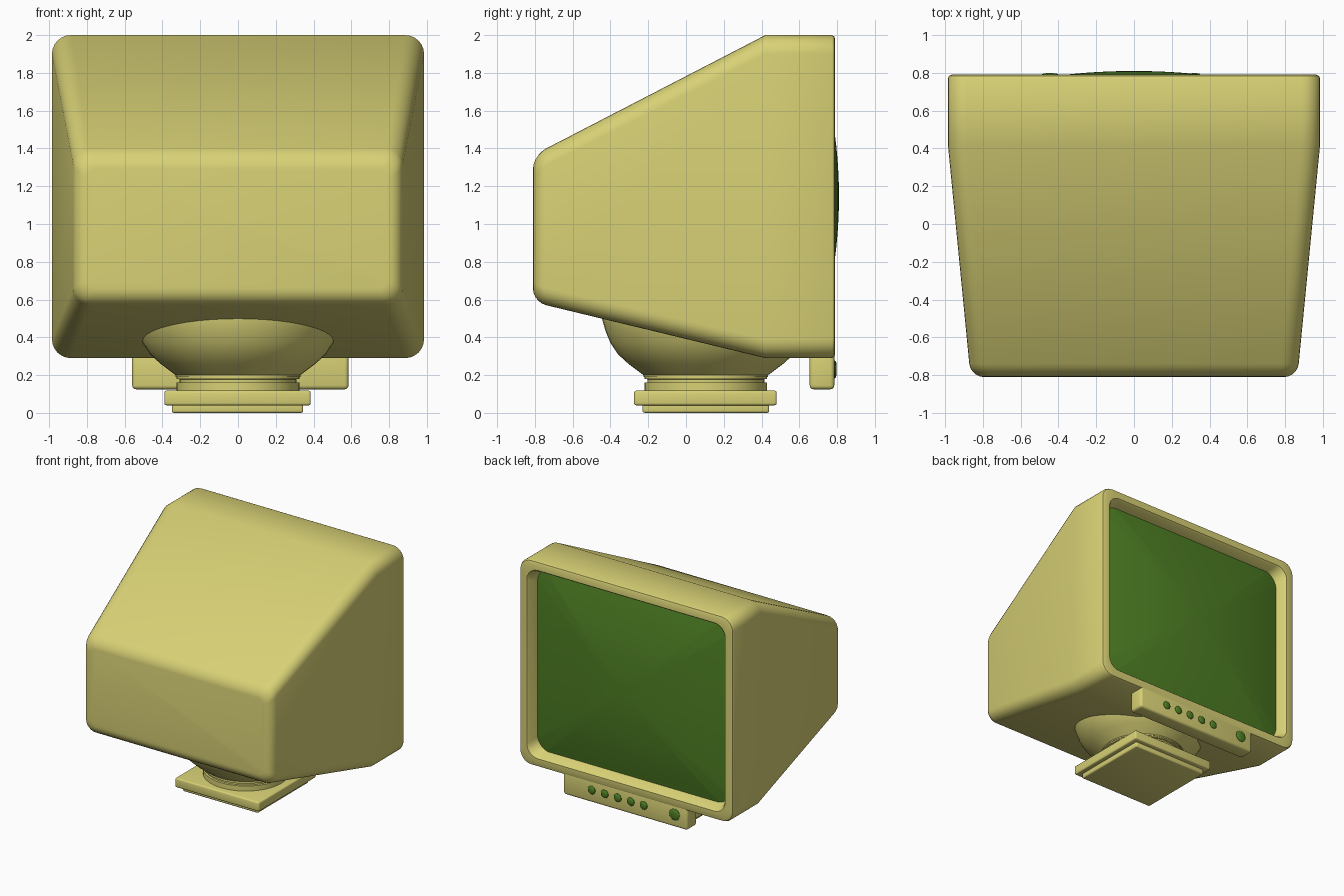
import bpy, bmesh
from math import sin, cos, pi, radians

cube = bpy.data.objects.get("Cube")
if cube:
    bpy.data.objects.remove(cube, do_unlink=True)


def material(name, rgb):
    m = bpy.data.materials.new(name)
    m.use_nodes = True
    m.diffuse_color = (*rgb, 1)
    m.node_tree.nodes["Principled BSDF"].inputs["Base Color"].default_value = (*rgb, 1)
    return m


CASE = material("yellowed plastic", (0.69, 0.64, 0.18))
GREEN = material("screen green", (0.075, 0.21, 0.017))


def finish(name, bm, mat, angle=40):
    bmesh.ops.recalc_face_normals(bm, faces=bm.faces)
    mesh = bpy.data.meshes.new(name)
    bm.to_mesh(mesh)
    bm.free()
    mesh.materials.append(mat)
    ob = bpy.data.objects.new(name, mesh)
    bpy.context.collection.objects.link(ob)
    bpy.ops.object.select_all(action='DESELECT')
    ob.select_set(True)
    bpy.context.view_layer.objects.active = ob
    bpy.ops.object.shade_smooth_by_angle(angle=radians(angle))
    return ob


def loft(name, rings, mat, first=True, last=True, angle=40):
    """Skin a row of equal-sized point rings, optionally closing the ends."""
    bm = bmesh.new()
    rows = [[bm.verts.new(p) for p in ring] for ring in rings]
    n = len(rows[0])
    for a, b in zip(rows, rows[1:]):
        for i in range(n):
            j = (i + 1) % n
            bm.faces.new((a[i], a[j], b[j], b[i]))
    if first:
        bm.faces.new(rows[0])
    if last:
        bm.faces.new(rows[-1])
    return finish(name, bm, mat, angle)


def rounded_rect(hw, z0, z1, r, steps=6):
    """Points (x, z) around a rounded rectangle centred on x = 0."""
    pts = []
    corners = ((hw - r, z1 - r), (r - hw, z1 - r), (r - hw, z0 + r), (hw - r, z0 + r))
    for q, (cx, cz) in enumerate(corners):
        for k in range(steps + 1):
            a = pi / 2 * (q + k / steps)
            pts.append((cx + r * cos(a), cz + r * sin(a)))
    return pts


def box(name, x, y, z, bevel, mat=CASE):
    bm = bmesh.new()
    bmesh.ops.create_cube(bm, size=1)
    for v in bm.verts:
        for axis, (lo, hi) in enumerate((x, y, z)):
            v.co[axis] = lo if v.co[axis] < 0 else hi
    bmesh.ops.bevel(bm, geom=bm.edges[:], offset=bevel, segments=3,
                    profile=0.5, affect='EDGES')
    return finish(name, bm, mat)


def lathe(name, profile, cy, mat=CASE, n=48):
    rings = [[(r * cos(2 * pi * i / n), cy + r * sin(2 * pi * i / n), z)
              for i in range(n)] for r, z in profile]
    return loft(name, rings, mat)


# Housing: tapered towards -y, straight collar, rim and recess at +y
BACK, KNEE, RIM = -0.81, 0.42, 0.79


def section(y, inset, r=0.1):
    t = min((y - BACK) / (KNEE - BACK), 1)
    hw = 0.865 + 0.12 * t - inset
    z0 = 0.587 - 0.297 * t + inset
    z1 = 1.364 + 0.636 * t - inset
    return [(x, y, z) for x, z in rounded_rect(hw, z0, z1, r)]


rings = []
for k in range(6):
    a = pi / 2 * k / 5
    rings.append(section(BACK + 0.07 * (1 - cos(a)), 0.07 * (1 - sin(a)), 0.05 + 0.04 * sin(a)))
rings += [section(KNEE, 0), section(RIM - 0.02, 0), section(RIM - 0.006, 0.006),
          section(RIM, 0.02), section(RIM, 0.07), section(RIM - 0.012, 0.08),
          section(0.66, 0.11)]
loft("housing", rings, CASE, last=False)

# Screen: shallow spherical bulge made of concentric rounded rectangles
MID = 1.145
outline = rounded_rect(0.9, 0.375, 1.915, 0.1)
rings = []
for k in range(14, 0, -1):
    s = k / 14
    ring = []
    for x, z in outline:
        x, z = x * s, (z - MID) * s
        ring.append((x, 0.81 - (x * x + z * z) / 10.4, z + MID))
    rings.append(ring)
loft("screen", rings, GREEN, first=False)

# Control panel with a row of buttons and a larger power button
box("control_panel", (-0.56, 0.585), (0.655, 0.785), (0.125, 0.33), 0.02)


def button(name, x, r):
    z = 0.23
    rings = [[(x + r * f * cos(2 * pi * i / 16), y, z + r * f * sin(2 * pi * i / 16))
              for i in range(16)] for f, y in ((1, 0.77), (1, 0.788), (0.8, 0.795), (0.4, 0.798))]
    loft(name, rings, GREEN)


for i in range(5):
    button(f"button_{i + 1}", 0.32 - 0.12 * i, 0.034)
button("power_button", -0.445, 0.048)

# Swivel stand: bowl, stepped neck and two square foot plates
CY = 0.105
lathe("swivel_bowl", [(0.33, 0.19), (0.33, 0.2), (0.41, 0.26), (0.465, 0.31),
                      (0.505, 0.37), (0.53, 0.43), (0.55, 0.5), (0.55, 0.52)], CY)
lathe("neck", [(0.325, 0.1), (0.325, 0.16), (0.31, 0.162), (0.31, 0.178),
               (0.325, 0.18), (0.325, 0.2)], CY)
box("foot_plate", (-0.39, 0.385), (CY - 0.38, CY + 0.375), (0.04, 0.118), 0.012)
box("foot_pad", (-0.35, 0.345), (CY - 0.335, CY + 0.335), (0, 0.06), 0.012)
